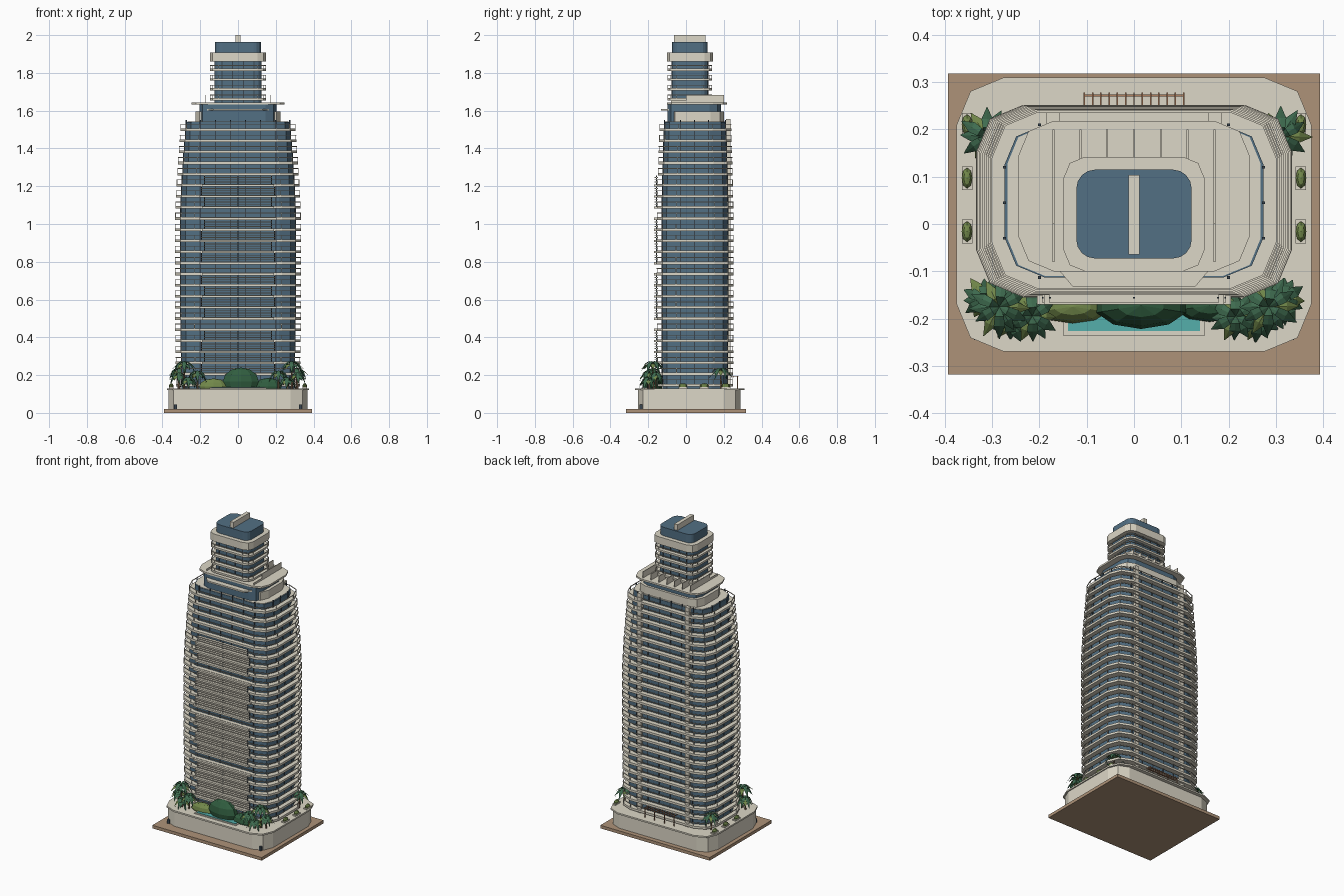
import bpy, bmesh, math, random
from mathutils import Vector, Matrix

if "Cube" in bpy.data.objects:
    bpy.data.objects.remove(bpy.data.objects["Cube"])

random.seed(3)
COL = dict(cream=(.72, .68, .57), glass=(.085, .16, .23), dark=(.04, .06, .08), tan=(.42, .29, .19),
           pool=(.09, .43, .41), leaf=(.05, .15, .08), leaf2=(.17, .25, .07), bush=(.03, .11, .05),
           trunk=(.2, .12, .07), wood=(.45, .22, .12))
MATS = {}
for k, c in COL.items():
    MATS[k] = bpy.data.materials.new(k)
    MATS[k].diffuse_color = (*c, 1)
parts = {}


def part(name, mat):
    """One growing mesh per named part."""
    return parts.setdefault(name, (bmesh.new(), mat))[0]


def rr(x, y0, y1, r, n=2):
    """Rounded rectangle outline, symmetric in x."""
    out = []
    for k, (cx, cy) in enumerate([(x - r, y1 - r), (r - x, y1 - r), (r - x, y0 + r), (x - r, y0 + r)]):
        for i in range(n + 1):
            a = math.pi / 2 * (k + i / n)
            out.append((cx + r * math.cos(a), cy + r * math.sin(a)))
    return out


def prism(bm, pts, z0, z1, top=None):
    lo = [bm.verts.new((*p, z0)) for p in pts]
    hi = [bm.verts.new((*p, z1)) for p in (top or pts)]
    bm.faces.new(lo[::-1])
    bm.faces.new(hi)
    for i in range(len(pts)):
        j = (i + 1) % len(pts)
        bm.faces.new((lo[i], lo[j], hi[j], hi[i]))


def ring(bm, outer, inner, z0, z1):
    rows = [[bm.verts.new((*p, z)) for p in pts]
            for pts, z in ((outer, z0), (outer, z1), (inner, z1), (inner, z0))]
    n = len(outer)
    for k in range(4):
        a, b = rows[k], rows[(k + 1) % 4]
        for i in range(n):
            j = (i + 1) % n
            bm.faces.new((a[i], a[j], b[j], b[i]))


def box(bm, x0, x1, y0, y1, z0, z1):
    prism(bm, [(x0, y0), (x1, y0), (x1, y1), (x0, y1)], z0, z1)


def blob(bm, c, s, u=10, v=6):
    m = Matrix.Translation(c) @ Matrix.Diagonal((*s, 1))
    bmesh.ops.create_uvsphere(bm, u_segments=u, v_segments=v, radius=1, matrix=m)


def rail(bm, x, y0, y1, r, z0, z1):
    """Thin handrail with posts at the outline corners."""
    o = rr(x, y0, y1, r)
    ring(bm, o, rr(x - .004, y0 + .004, y1 - .004, r - .003), z1 - .004, z1)
    for px, py in rr(x - .002, y0 + .002, y1 - .002, r):
        box(bm, px - .0015, px + .0015, py - .0015, py + .0015, z0, z1 - .004)


# ground slab and podium
box(part("ground_slab", "tan"), -.393, .393, -.318, .318, 0, .02)
pod = part("podium", "cream")
prism(pod, rr(.368, -.255, .288, .09), .02, .12)
prism(part("podium_cap", "cream"), rr(.375, -.27, .31, .1), .12, .13)
for s in (-1, 1):
    box(part("podium_door", "dark"), s * .33 - .008, s * .33 + .008, -.245, -.22, .02, .045)

# tower floors: glass, slab, handrail, mullions
H, Z0, N = .0588, .14, 24
glass, slab = part("tower_glass", "glass"), part("floor_slabs", "cream")
rails, mull = part("handrails", "cream"), part("mullions", "dark")
for i in range(N):
    z = Z0 + H * i
    t = i / (N - 1)
    d = .03 * max(0, (t - .62) / .38) ** 1.4 + .006 * max(0, 1 - t / .3)
    x, y0, y1, r = .334 - d, -.155 + .5 * d, .252 - .4 * d, .1
    gx, g0, g1 = x - .03, y0 + .027, y1 - .03
    prism(glass, rr(gx, g0, g1, .085), z - (.01 if i == 0 else 0), z + H if i < N - 1 else 1.54)
    prism(slab, rr(x, y0, y1, r), z, z + .014)
    rail(rails, x, y0, y1, r, z + .014, z + .038)
    for mx in (.04, .12, .2):
        for s in (-1, 1):
            for my in (g0, g1):
                box(mull, s * mx - .003, s * mx + .003, my - .003, my + .003, z + .014, z + H)
    for my in (-.03, .045, .12):
        for s in (-1, 1):
            box(mull, s * gx - .003, s * gx + .003, my - .003, my + .003, z + .014, z + H)
    # front bays with sun louvres, in groups
    if 1 <= i <= 18:
        w = .205 if i % 2 else .19
        box(part("front_balconies", "cream"), -w, w, -.17, -.13, z, z + .012)
        if i % 5:
            for k in (.022, .034, .046):
                box(part("front_louvres", "cream"), -w + .01, w - .01, -.166, -.148, z + k, z + k + .004)
            for px in (-w + .012, 0, w - .012):
                box(part("louvre_posts", "dark"), px - .002, px + .002, -.158, -.154, z + .012, z + H)

# rear columns
for s in (-1, 1):
    box(part("rear_columns", "cream"), s * .172 - .014, s * .172 + .014, .212, .236, .13, 1.555)

# roof deck and crown base
prism(part("tower_roof", "cream"), rr(.268, -.11, .207, .08), 1.535, 1.543)
prism(part("crown_base", "cream"), rr(.225, -.08, .2, .07), 1.543, 1.595)
prism(part("crown_glass", "glass"), rr(.205, -.098, .185, .06), 1.543, 1.634)
prism(part("crown_front_terrace", "cream"),
      [(-.165, -.09), (-.13, -.132), (.13, -.132), (.165, -.09)], 1.6, 1.61)
prism(part("crown_deck", "cream"), rr(.245, -.1, .218, .075), 1.632, 1.643)
fins = part("deck_fins", "cream")
for k in range(7):
    fx = (k - 3) * .0567
    box(fins, fx - .002, fx + .002, -.08 if k in (0, 6) else .13, .2, 1.643, 1.683 if k not in (0, 6) else 1.655)
    if k in (0, 6):
        box(fins, fx - .002, fx + .002, .0, .2, 1.655, 1.683)

# upper tower
prism(part("upper_glass", "glass"), rr(.125, -.073, .115, .035, 3), 1.643, 1.87)
for k in range(4):
    z = 1.655 + k * .052
    prism(part("upper_slabs", "cream"), rr(.148, -.098, .138, .045), z, z + .012)
    rail(rails, .148, -.098, .138, .045, z + .012, z + .03)
for s in (-1, 1):
    for mx in (.03, .085):
        for my in (-.073, .115):
            box(mull, s * mx - .0025, s * mx + .0025, my - .003, my + .003, 1.643, 1.86)
prism(part("upper_cap", "cream"), rr(.149, -.1, .142, .045), 1.86, 1.908)
prism(part("penthouse_glass", "glass"), rr(.122, -.073, .115, .04, 4), 1.908, 1.963)
box(part("roof_fin", "cream"), -.012, .012, -.064, .104, 1.95, 2.0)

# pool terrace
box(part("pool_border", "cream"), -.15, .15, -.236, -.14, .13, .134)
box(part("pool_water", "pool"), -.14, .14, -.226, -.14, .134, .137)

# shrubs
blob(part("large_shrub", "bush"), (.015, -.172, .165), (.1, .05, .075))
blob(part("left_shrub", "leaf2"), (-.13, -.175, .14), (.08, .035, .042))
blob(part("right_shrub", "bush"), (.16, -.172, .14), (.075, .035, .045))

# side planters
for s in (-1, 1):
    for y in (.21, .097, -.016):
        box(part("planters", "cream"), s * .353 - .011, s * .353 + .011, y - .025, y + .025, .13, .138)
        blob(part("planter_shrubs", "leaf2"), (s * .353, y, .142), (.012, .023, .015), 8, 5)

# rear pergola
perg = part("pergola", "wood")
for k in range(13):
    px = -.105 + k * .0175
    box(perg, px - .0015, px + .0015, .24, .278, .192, .196)
for y in (.25, .272):
    box(perg, -.107, .107, y - .002, y + .002, .188, .192)
for px in (-.105, -.035, .035, .105):
    box(perg, px - .002, px + .002, .27, .274, .13, .188)


def palm(x, y, top, length, n=12):
    """Tapered trunk with folded, drooping fronds."""
    sq = [(x + .006 * math.cos(a), y + .006 * math.sin(a)) for a in [k * math.pi / 3 for k in range(6)]]
    prism(part("palm_trunks", "trunk"), sq, .13, top, [(x + (p - x) * .6, y + (q - y) * .6) for p, q in sq])
    for k in range(n):
        a = 2 * math.pi * (k + random.uniform(-.2, .2)) / n
        L, w = length * random.uniform(.85, 1.1), .012
        bm = part("palm_fronds_light", "leaf2") if k % 4 == 0 else part("palm_fronds", "leaf")
        d, s = Vector((math.cos(a), math.sin(a), 0)), Vector((-math.sin(a), math.cos(a), 0))
        rise = .012 + .012 * (k % 2)
        rows = []
        for u, h, ww in ((0, 0, .15), (.3, 1, .8), (.6, .5, 1), (1, -1.6, .05)):
            c = Vector((x, y, top)) + d * (L * u) + Vector((0, 0, rise * h))
            rows.append([bm.verts.new(c + s * (w * ww * e) - Vector((0, 0, abs(e) * .004 * ww))) for e in (-1, 0, 1)])
        for p, q in zip(rows, rows[1:]):
            for e in (0, 1):
                bm.faces.new((p[e], p[e + 1], q[e + 1], q[e]))


for s in (-1, 1):
    for px, py, top, L in ((.285, -.175, .25, .066), (.215, -.195, .2, .058), (.315, -.16, .19, .05),
                           (.262, -.2, .165, .05), (.31, .185, .215, .062)):
        palm(s * px, py, top, L)

# finish every part as an object
for name, (bm, mat) in parts.items():
    bmesh.ops.recalc_face_normals(bm, faces=bm.faces)
    me = bpy.data.meshes.new(name)
    bm.to_mesh(me)
    bm.free()
    me.materials.append(MATS[mat])
    bpy.context.collection.objects.link(bpy.data.objects.new(name, me))

for m in bpy.data.materials:
    if m.users and not m.is_grease_pencil:
        m.use_nodes = True
        m.node_tree.nodes["Principled BSDF"].inputs["Base Color"].default_value = m.diffuse_color
